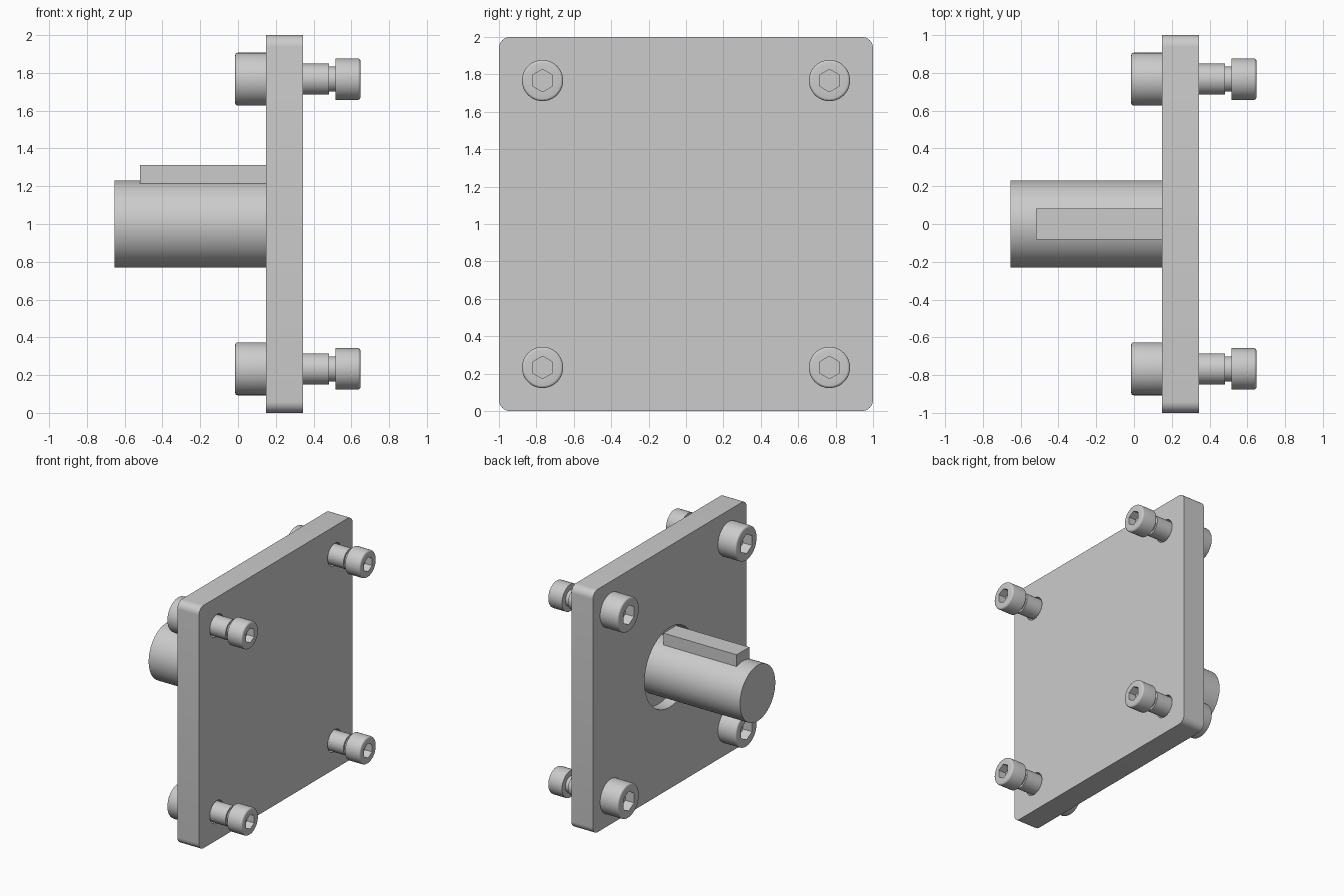
import bpy, bmesh
from math import sin, cos, pi

if "Cube" in bpy.data.objects:
    bpy.data.objects.remove(bpy.data.objects["Cube"])

grey = bpy.data.materials.new("machined grey")
grey.use_nodes = True
grey.diffuse_color = (0.6, 0.6, 0.6, 1)
grey.node_tree.nodes["Principled BSDF"].inputs["Base Color"].default_value = grey.diffuse_color

FACE, BACK = 0.148, 0.344      # the two large plate faces along x
SPREAD = 0.767                 # screw offset from the plate centre


def add(name, bm):
    bmesh.ops.recalc_face_normals(bm, faces=bm.faces)
    mesh = bpy.data.meshes.new(name)
    bm.to_mesh(mesh)
    bm.free()
    mesh.materials.append(grey)
    obj = bpy.data.objects.new(name, mesh)
    bpy.context.collection.objects.link(obj)
    return obj


def smooth(obj):
    bpy.ops.object.select_all(action='DESELECT')
    obj.select_set(True)
    bpy.context.view_layer.objects.active = obj
    bpy.ops.object.shade_smooth_by_angle()


def turned(name, rings, y=0, z=1, segs=48):
    """Solid turned about x; rings are (x, radius, kind), hex rings give the flat distance."""
    bm = bmesh.new()
    loops = []
    for x, radius, kind in rings:
        loop = []
        for i in range(segs):
            a = 2 * pi * i / segs
            r = radius / cos(a % (pi / 3) - pi / 6) if kind == "hex" else radius
            loop.append(bm.verts.new((x, y + r * sin(a), z + r * cos(a))))
        loops.append(loop)
    for p, q in zip(loops, loops[1:]):
        for i in range(segs):
            j = (i + 1) % segs
            bm.faces.new((p[i], p[j], q[j], q[i]))
    bm.faces.new(loops[0])
    bm.faces.new(loops[-1])
    return add(name, bm)


def box(name, lo, hi, bevel=0):
    bm = bmesh.new()
    bmesh.ops.create_cube(bm, size=1)
    for v in bm.verts:
        v.co = [(a + b) / 2 + c * (b - a) for a, b, c in zip(lo, hi, v.co)]
    if bevel:
        edges = [e for e in bm.edges
                 if abs(e.verts[0].co.x - e.verts[1].co.x) > 0.01]
        bmesh.ops.bevel(bm, geom=edges, offset=bevel, segments=8,
                        profile=0.5, affect='EDGES')
    return add(name, bm)


def head(outer, seat, radius, flat, depth):
    """Socket head rings from the hex floor out and back to the seat."""
    s = 1 if seat > outer else -1
    f = 0.014
    rings = [(outer + s * depth, flat, "hex"), (outer, flat, "hex")]
    for k in range(5):
        a = k * pi / 8
        rings.append((outer + s * f * (1 - sin(a)), radius - f * (1 - cos(a)), "round"))
    rings[2:] = sorted(rings[2:], key=lambda p: p[1])
    # rounded outer edge: from the end face to the side wall
    rings[2:] = [(outer + s * f * (1 - cos(k * pi / 8)),
                  radius - f + f * sin(k * pi / 8), "round") for k in range(5)]
    return rings + [(seat, radius, "round")]


# Square plate with rounded corners
plate = box("mounting_plate", (FACE, -1, 0), (BACK, 1, 2), 0.06)
corners = [(y, z) for y in (-SPREAD, SPREAD) for z in (1 - SPREAD, 1 + SPREAD)]

# Clearance holes and the blind shaft recess
cutters = [turned("hole_cutter", [(0, 0.092, "round"), (0.5, 0.092, "round")], y, z)
           for y, z in corners]
cutters.append(turned("recess_cutter",
                      [(0, 0.328, "round"), (FACE + 0.1, 0.328, "round")], segs=96))
bpy.context.view_layer.objects.active = plate
for cutter in cutters:
    cutter.hide_render = True
    mod = plate.modifiers.new("hole", 'BOOLEAN')
    mod.operation = 'DIFFERENCE'
    mod.solver = 'EXACT'
    mod.object = cutter
    bpy.ops.object.modifier_apply(modifier=mod.name)
    bpy.data.objects.remove(cutter)
smooth(plate)

# Shaft and its key
smooth(turned("shaft", [(-0.653, 0.23, "round"), (FACE + 0.1, 0.23, "round")], segs=96))
box("shaft_key", (-0.519, -0.082, 1.19), (FACE, 0.082, 1.312))

# Large screws through the plate, small screws in their ends
for y, z in corners:
    where = ("upper" if z > 1 else "lower") + ("_back" if y > 0 else "_front")
    smooth(turned("large_screw_" + where,
                  head(-0.015, FACE, 0.14, 0.07, 0.08)
                  + [(FACE, 0.082, "round"), (0.481, 0.082, "round")], y, z))
    smooth(turned("small_screw_" + where,
                  head(0.648, 0.516, 0.11, 0.052, 0.065)
                  + [(0.516, 0.066, "round"), (0.475, 0.066, "round")], y, z))
